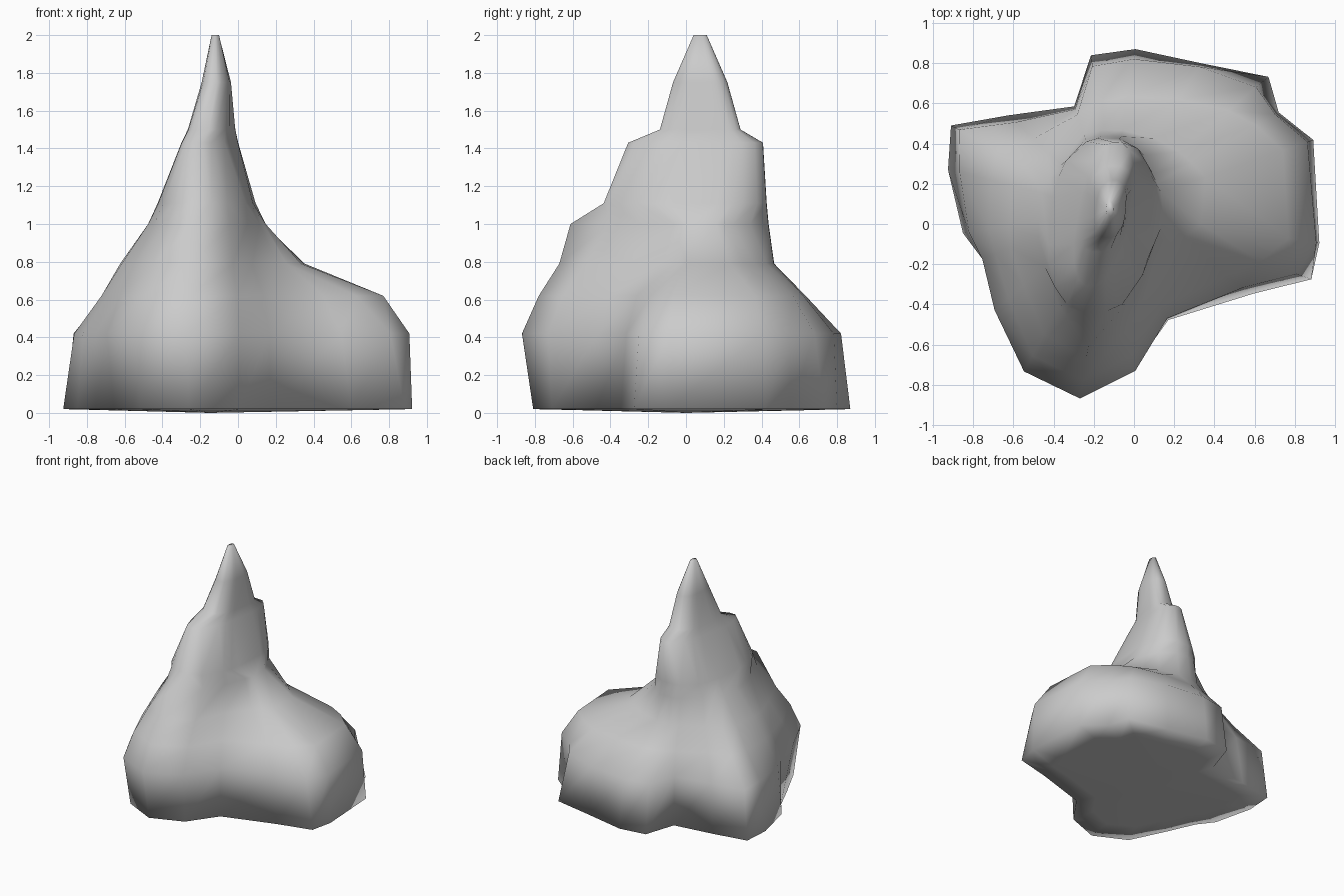
import bpy, bmesh, math

# Lobed lower body: rib angle (degrees) and its radius at each height, around the spire axis
CX, CY = -0.12, 0.07
HEIGHTS = [0.02, 0.42, 0.62, 0.79, 1.00]
RIBS = [
    (-9, 1.055, 1.04, 0.90, 0.46, 0.27),
    (19, 1.07, 1.04, 0.91, 0.50, 0.27),
    (30, 0.97, 0.95, 0.84, 0.47, 0.27),
    (40, 1.03, 0.95, 0.77, 0.45, 0.28),
    (58, 0.86, 0.84, 0.65, 0.42, 0.32),
    (81, 0.81, 0.76, 0.57, 0.40, 0.37),
    (97, 0.775, 0.72, 0.54, 0.40, 0.37),
    (109, 0.545, 0.53, 0.50, 0.40, 0.37),
    (137, 0.69, 0.64, 0.52, 0.42, 0.33),
    (152, 0.895, 0.85, 0.63, 0.48, 0.34),
    (166, 0.83, 0.77, 0.61, 0.50, 0.35),
    (189, 0.74, 0.71, 0.61, 0.51, 0.36),
    (201, 0.68, 0.68, 0.61, 0.53, 0.38),
    (221, 0.71, 0.76, 0.67, 0.57, 0.43),
    (242, 0.85, 0.91, 0.82, 0.70, 0.54),
    (261, 0.89, 0.95, 0.86, 0.75, 0.69),
    (279, 0.79, 0.81, 0.73, 0.60, 0.48),
    (298, 0.62, 0.61, 0.54, 0.42, 0.36),
    (330, 0.83, 0.77, 0.66, 0.38, 0.27),
    (341, 1.06, 0.98, 0.79, 0.40, 0.27),
]
# Spire: height, x range, y range, squareness exponent (1 = oval), shear of x along y
SPIRE = [
    (1.11, -0.42, 0.09, -0.44, 0.43, 0.8, 0.08),
    (1.43, -0.28, -0.02, -0.31, 0.41, 0.85, 0.18),
    (1.50, -0.25, -0.03, -0.14, 0.29, 0.7, 0.2),
    (1.75, -0.19, -0.04, -0.07, 0.22, 0.8, 0.1),
    (2.00, -0.14, -0.10, 0.04, 0.11, 1.0, 0.0),
]


def spread(v, p):
    return math.copysign(abs(v) ** p, v)


def oval(bm, z, x0, x1, y0, y1, p, shear):
    ring = []
    for r in RIBS:
        a = math.radians(r[0])
        dy = (y1 - y0) / 2 * spread(math.sin(a), p)
        dx = (x1 - x0) / 2 * spread(math.cos(a), p) + shear * dy
        ring.append(bm.verts.new(((x0 + x1) / 2 + dx, (y0 + y1) / 2 + dy, z)))
    return ring


def body_ring(bm, z, level, scale=1.0):
    return [bm.verts.new((CX + scale * r[level] * math.cos(math.radians(r[0])),
                          CY + scale * r[level] * math.sin(math.radians(r[0])), z))
            for r in RIBS]


bm = bmesh.new()
# Underside ring, lobed body, then spire
rings = [body_ring(bm, 0.015, 1, 0.75)]
rings += [body_ring(bm, z, i + 1) for i, z in enumerate(HEIGHTS)]
rings += [oval(bm, *s) for s in SPIRE]

# Skin between neighbouring sections
n = len(RIBS)
for a, b in zip(rings, rings[1:]):
    for k in range(n):
        m = (k + 1) % n
        bm.faces.new((a[k], a[m], b[m], b[k]))

# Tip and slightly bulging underside
bm.faces.new(rings[-1])
bottom = bm.verts.new((-0.15, 0.0, 0.0))
for k in range(n):
    bm.faces.new((rings[0][(k + 1) % n], rings[0][k], bottom))
bmesh.ops.recalc_face_normals(bm, faces=bm.faces)
for f in bm.faces:
    f.smooth = True

mesh = bpy.data.meshes.new("rock_spire")
bm.to_mesh(mesh)
bm.free()
rock = bpy.data.objects.new("rock_spire", mesh)
bpy.context.collection.objects.link(rock)
